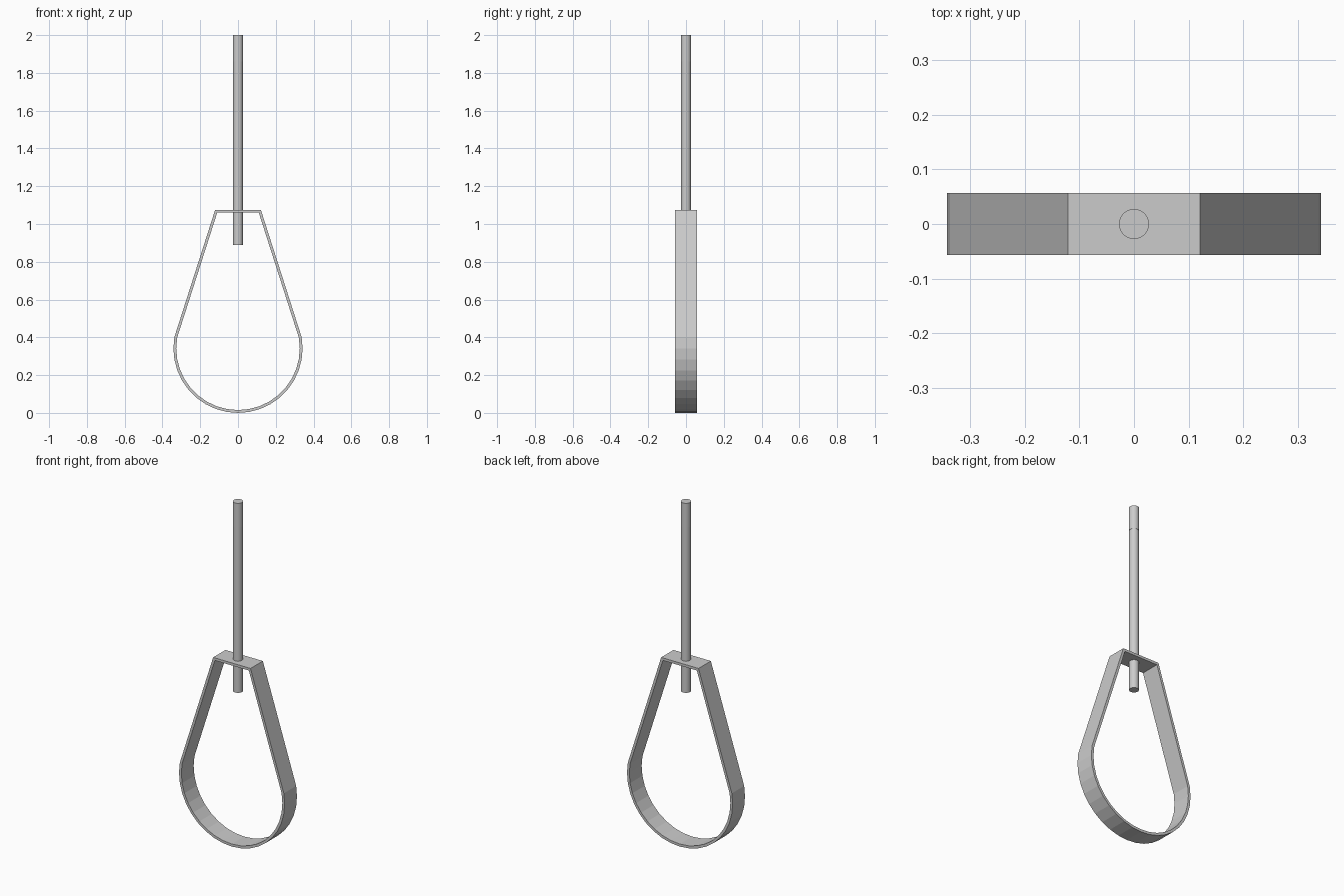
import bpy, bmesh
from math import radians, sin, cos

if "Cube" in bpy.data.objects:
    bpy.data.objects.remove(bpy.data.objects["Cube"])

HALF_W = 0.057   # half strap width in y
R, T = 0.342, 0.015


def outline(r, top_x, top_z):
    # lower arc in 10 degree steps, closed by straight sides to the flat top
    pts = [(top_x, top_z)]
    for a in range(10, -191, -10):
        pts.append((r * cos(radians(a)), R + r * sin(radians(a))))
    pts.append((-top_x, top_z))
    return pts


def rod(name, r, z0, z1):
    bpy.ops.mesh.primitive_cylinder_add(vertices=32, radius=r, depth=z1 - z0,
                                        location=(0, 0, (z0 + z1) / 2))
    bpy.context.object.name = name
    bpy.ops.object.shade_smooth_by_angle()


# Teardrop strap: closed band with rectangular section
bm = bmesh.new()
loops = []
for pts, y in ((outline(R, 0.121, 1.075), -HALF_W), (outline(R, 0.121, 1.075), HALF_W),
               (outline(R - T, 0.11, 1.06), HALF_W), (outline(R - T, 0.11, 1.06), -HALF_W)):
    loops.append([bm.verts.new((x, y, z)) for x, z in pts])
n = len(loops[0])
for k in range(4):
    a, b = loops[k], loops[(k + 1) % 4]
    for i in range(n):
        j = (i + 1) % n
        bm.faces.new((a[i], a[j], b[j], b[i]))
bmesh.ops.recalc_face_normals(bm, faces=bm.faces)
mesh = bpy.data.meshes.new("strap")
bm.to_mesh(mesh)
bm.free()
bpy.context.collection.objects.link(bpy.data.objects.new("strap", mesh))

# Hanging rod and its slightly thicker top end
rod("hanging_rod", 0.0262, 0.89, 1.87)
rod("rod_top_end", 0.0275, 1.86, 2.0)
